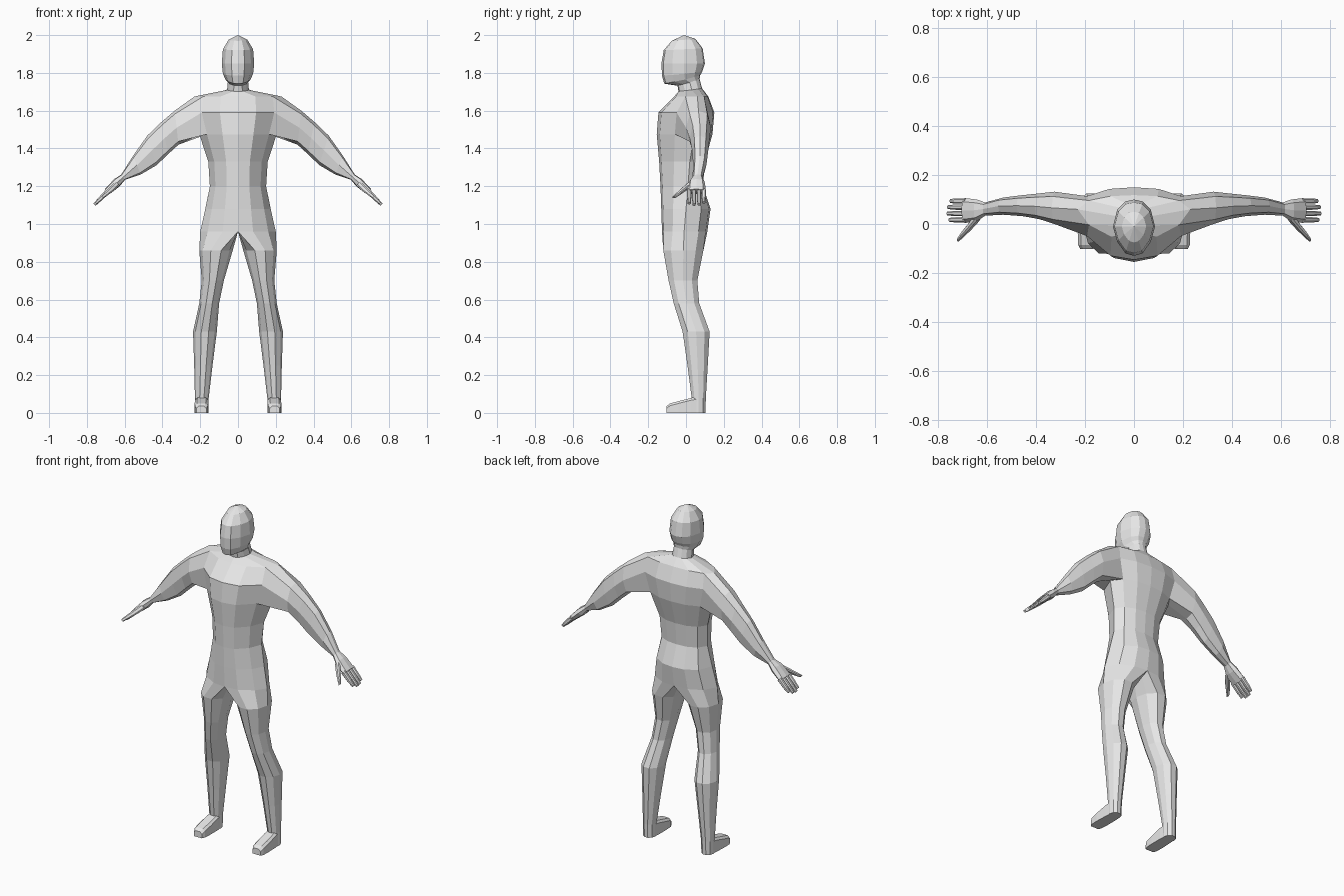
import bpy, bmesh, math

if "Cube" in bpy.data.objects:
    bpy.data.objects.remove(bpy.data.objects["Cube"])

skin = bpy.data.materials.new("light_grey")
skin.diffuse_color = (0.8, 0.8, 0.8, 1)
skin.use_nodes = True
skin.node_tree.nodes["Principled BSDF"].inputs["Base Color"].default_value = skin.diffuse_color


def finish(bm, name):
    """Turn a half-side bmesh into a mirrored, flat shaded object."""
    bmesh.ops.recalc_face_normals(bm, faces=bm.faces)
    me = bpy.data.meshes.new(name)
    bm.to_mesh(me)
    bm.free()
    me.materials.append(skin)
    ob = bpy.data.objects.new(name, me)
    bpy.context.collection.objects.link(ob)
    mod = ob.modifiers.new("mirror", 'MIRROR')
    mod.use_axis[0] = True
    mod.use_clip = True
    mod.merge_threshold = 0.0005
    return ob


def bridge(bm, a, b, closed=True, skip=()):
    n = len(a)
    for i in range(n if closed else n - 1):
        if i not in skip:
            j = (i + 1) % n
            bm.faces.new((a[i], a[j], b[j], b[i]))


def loft(bm, rings, cap_start=True, cap_end=True):
    vs = [[bm.verts.new(p) for p in r] for r in rings]
    for a, b in zip(vs, vs[1:]):
        bridge(bm, a, b)
    if cap_start:
        bm.faces.new(vs[0])
    if cap_end:
        bm.faces.new(vs[-1])
    return vs


# ---- body: one half, from crown to heels and out to the wrists ----
FX = (0, .40, .80, 1, .80, .42, 0)             # width share per column
FY = (-1, -.92, -.52, 0, .62, .93, 1)          # depth share, front to back
# z, half width, front y, side y, back y, front drop
ROWS = [
    (1.975, .050, -.075, -.01, .050, .005),
    (1.925, .080, -.118, -.01, .088, .005),
    (1.850, .086, -.130, -.01, .100, .0),
    (1.795, .080, -.127, -.01, .085, .010),
    (1.765, .066, -.115, -.005, .075, .022),
    (1.750, .054, -.045, .02, .072, .018),
    (1.710, .058, -.040, .03, .085, .008),
    (1.675, .230, -.062, .06, .118, .0),       # shoulder top
    (1.590, .240, -.146, .055, .150, .0),
    (1.475, .205, -.155, .045, .140, .0),      # armpit
    (1.330, .157, -.142, .02, .100, .0),
    (1.200, .149, -.135, .01, .090, .0),
    (1.080, .173, -.131, .00, .130, .0),
    (0.960, .200, -.127, -.01, .113, .0),      # hip
]
SHOULDER = 7
bm = bmesh.new()
body = []
for z, w, yf, ys, yb, dz in ROWS:
    ring = []
    for fx, fy in zip(FX, FY):
        y = ys + fy * ((yb - ys) if fy > 0 else (ys - yf))
        ring.append(bm.verts.new((w * fx, y, z + dz * fy)))
    body.append(ring)
for r in range(len(body) - 1):
    arm_hole = (2, 3) if r in (SHOULDER, SHOULDER + 1) else ()
    bridge(bm, body[r], body[r + 1], closed=False, skip=arm_hole)
crown = bm.verts.new((0, -.01, 2.0))
for i in range(6):
    bm.faces.new((crown, body[0][i], body[0][i + 1]))

# legs: ten-sided rings continuing the hip row
LEG = [  # z, inner x, outer x, front y, back y
    (.86, .028, .205, -.120, .092),
    (.70, .075, .192, -.092, .060),
    (.58, .100, .205, -.065, .070),
    (.43, .112, .238, -.018, .125),
    (.25, .135, .232, .008, .115),
    (.08, .155, .228, .030, .105),
    (.00, .157, .228, .028, .103),
]
prev = body[-1] + [bm.verts.new((0, y, .96)) for y in (.06, 0, -.07)]
for z, xi, xo, yf, yb in LEG:
    ring = []
    for k in range(10):
        a = math.radians(-108 + 36 * k)
        ring.append(bm.verts.new(((xi + xo) / 2 + (xo - xi) / 2 * math.cos(a),
                                  (yf + yb) / 2 + (yb - yf) / 1.9 * math.sin(a), z)))
    bridge(bm, prev, ring)
    prev = ring
bm.faces.new(prev)

# arms: eight-sided rings grown from the shoulder opening
ARM = [  # upper x, z, lower x, z, front y, back y
    (.335, 1.600, .315, 1.420, .000, .132),
    (.405, 1.540, .370, 1.370, .020, .125),
    (.480, 1.468, .430, 1.312, .032, .118),
    (.555, 1.362, .515, 1.262, .038, .108),
    (.618, 1.262, .598, 1.234, .034, .088),
    (.655, 1.238, .628, 1.198, .012, .100),
    (.705, 1.185, .680, 1.158, .004, .106),
]
s, m, b = body[SHOULDER:SHOULDER + 3]
prev = [s[2], s[3], s[4], m[4], b[4], b[3], b[2], m[2]]
for xu, zu, xl, zl, yf, yb in ARM:
    ring = []
    for k in range(8):
        a = math.radians(135 - 45 * k)
        t = min(1, max(-1, math.sin(a) * 1.15)) / 2 + .5
        ring.append(bm.verts.new((xl + (xu - xl) * t,
                                  (yf + yb) / 2 + (yb - yf) / 2 * math.cos(a),
                                  zl + (zu - zl) * t)))
    bridge(bm, prev, ring)
    prev = ring
bm.faces.new(prev)
finish(bm, "body")

# ---- feet: tapered wedge in front of each ankle ----
bm = bmesh.new()
rings = []
for y, xi, xo, top in ((.07, .160, .224, .085), (.03, .157, .227, .080),
                       (-.04, .157, .230, .062), (-.085, .160, .228, .050),
                       (-.102, .168, .220, .036)):
    c = .012
    rings.append([(xi, y, 0), (xo, y, 0), (xo, y, top - c),
                  (xo - c, y, top), (xi + c, y, top), (xi, y, top - c)])
loft(bm, rings)
finish(bm, "foot")


# ---- fingers and thumbs: slim tapered bars ----
def digit(name, path):
    bm = bmesh.new()
    rings = []
    for x, y, z, ry, rn in path:
        q = .707 * rn
        rings.append([(x + q * v, y + ry * u, z + q * v)
                      for u, v in ((-1, -.5), (-.5, -1), (.5, -1),
                                   (1, -.5), (1, .5), (.5, 1), (-.5, 1), (-1, .5))])
    loft(bm, rings)
    finish(bm, name)


for i, (y, tip) in enumerate(((.017, .752), (.043, .760), (.069, .758), (.094, .748))):
    digit("finger_%d" % (i + 1), [
        (.685, y, 1.178, .011, .014),
        (.722, y, 1.140, .011, .012),
        (tip, y, 1.862 - tip, .008, .008)])
digit("thumb", [
    (.638, .030, 1.215, .018, .016),
    (.672, -.012, 1.182, .014, .014),
    (.700, -.042, 1.158, .011, .011),
    (.718, -.064, 1.142, .007, .008)])
